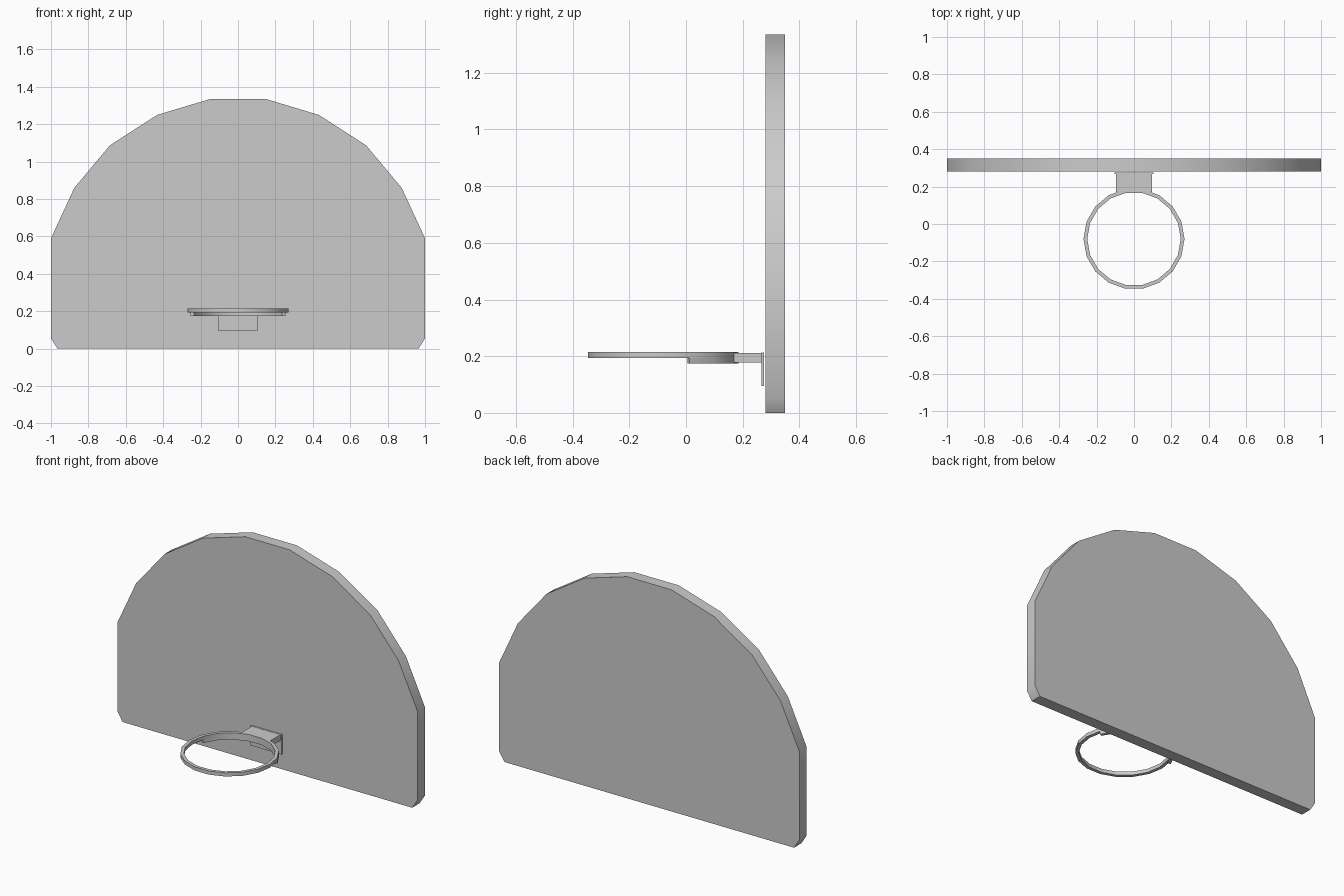
import bpy, bmesh, math

cube = bpy.data.objects.get("Cube")
if cube:
    bpy.data.objects.remove(cube, do_unlink=True)

# One plain grey for everything
grey = bpy.data.materials.new("light_grey")
grey.use_nodes = True
colour = (0.6, 0.6, 0.6, 1)
grey.diffuse_color = colour
grey.node_tree.nodes["Principled BSDF"].inputs["Base Color"].default_value = colour


def finish(name, bm):
    """Turn a bmesh into a shaded, coloured object."""
    bmesh.ops.recalc_face_normals(bm, faces=bm.faces)
    mesh = bpy.data.meshes.new(name)
    bm.to_mesh(mesh)
    bm.free()
    mesh.materials.append(grey)
    obj = bpy.data.objects.new(name, mesh)
    bpy.context.collection.objects.link(obj)
    bpy.ops.object.select_all(action='DESELECT')
    obj.select_set(True)
    bpy.context.view_layer.objects.active = obj
    bpy.ops.object.shade_smooth_by_angle(angle=math.radians(40))
    return obj


def box(name, x, y, z):
    bm = bmesh.new()
    bmesh.ops.create_cube(bm, size=1)
    for v in bm.verts:
        for i, (lo, hi) in enumerate((x, y, z)):
            v.co[i] = hi if v.co[i] > 0 else lo
    return finish(name, bm)


def hoop(name, start, end, z0, z1, inner=0.25, outer=0.27, cy=-0.08):
    """Sweep a rectangular section round the hoop centre in 20 degree steps."""
    bm = bmesh.new()
    closed = end - start == 360
    count = (end - start) // 20 + (0 if closed else 1)
    rings = []
    for i in range(count):
        a = math.radians(start + 20 * i)
        rings.append([bm.verts.new((r * math.cos(a), cy + r * math.sin(a), z))
                      for r, z in ((inner, z0), (outer, z0), (outer, z1), (inner, z1))])
    for i in range(count if closed else count - 1):
        a, b = rings[i], rings[(i + 1) % count]
        for j in range(4):
            k = (j + 1) % 4
            bm.faces.new((a[j], a[k], b[k], b[j]))
    if not closed:
        bm.faces.new(rings[0])
        bm.faces.new(rings[-1])
    return finish(name, bm)


# Backboard: mirrored half outline, extruded backwards
half = [(0.965, 0), (1, 0.055), (1, 0.59), (0.875, 0.86),
        (0.685, 1.087), (0.432, 1.25), (0.148, 1.335)]
outline = half + [(-x, z) for x, z in reversed(half)]
bm = bmesh.new()
face = bm.faces.new([bm.verts.new((x, 0.28, z)) for x, z in outline])
ext = bmesh.ops.extrude_face_region(bm, geom=[face])
bmesh.ops.translate(bm, vec=(0, 0.07, 0),
                    verts=[v for v in ext["geom"] if isinstance(v, bmesh.types.BMVert)])
finish("backboard", bm)

# Hoop with its rear reinforcement band
hoop("hoop_ring", 0, 360, 0.193, 0.215)
hoop("hoop_brace", 20, 160, 0.174, 0.193)

# Arm and mounting plate
box("bracket_arm", (-0.095, 0.095), (0.17, 0.27), (0.177, 0.212))
box("mounting_plate", (-0.104, 0.104), (0.267, 0.275), (0.095, 0.213))
